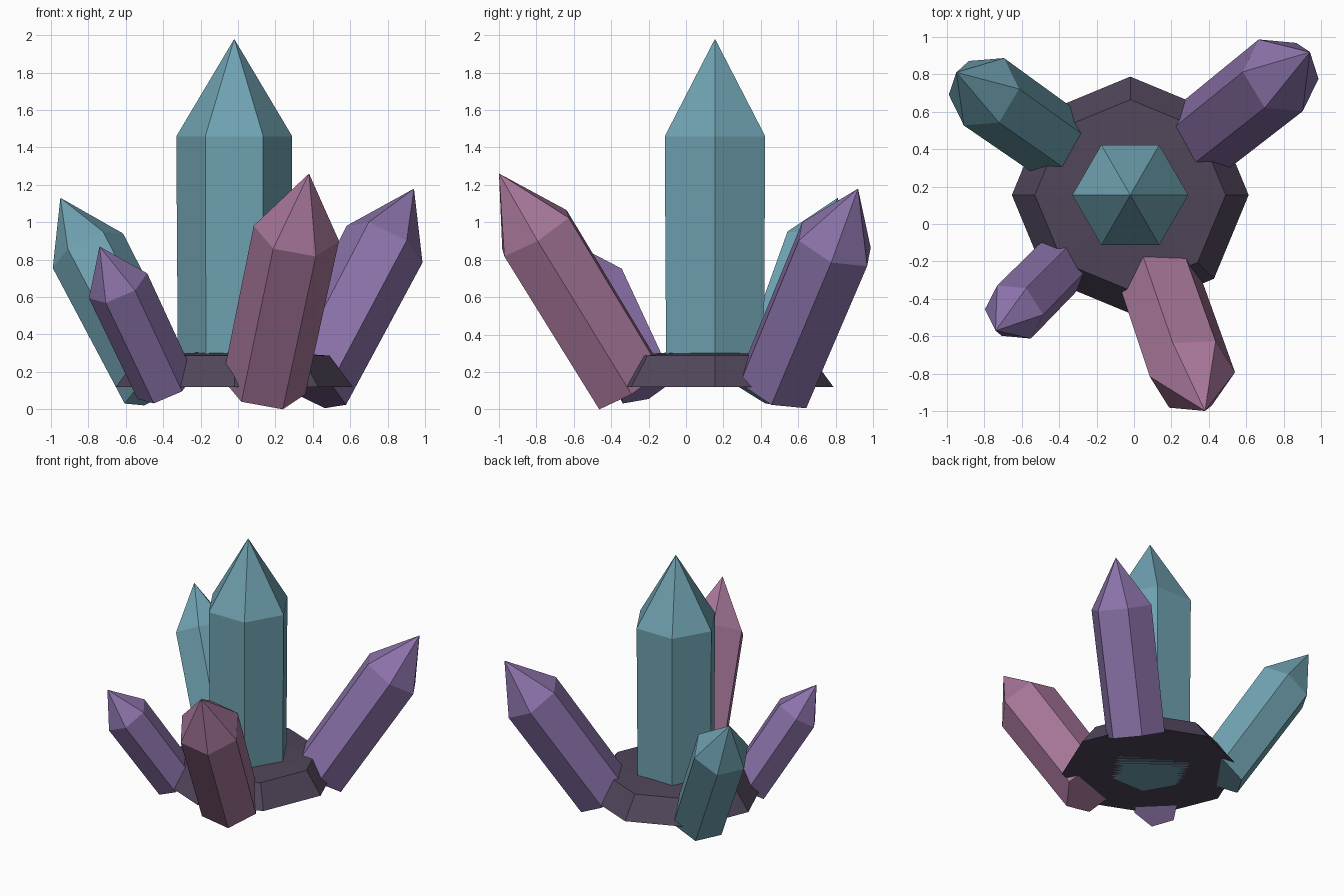
import bpy, bmesh, math
from mathutils import Vector, Matrix

cube = bpy.data.objects.get("Cube")
if cube:
    bpy.data.objects.remove(cube, do_unlink=True)

CENTRE = Vector((-0.02, 0.155, 0.12))  # middle of the rock's underside


def material(name, rgb):
    mat = bpy.data.materials.new(name)
    mat.use_nodes = True
    mat.diffuse_color = (*rgb, 1)
    mat.node_tree.nodes["Principled BSDF"].inputs["Base Color"].default_value = (*rgb, 1)
    return mat


teal = material("teal crystal", (0.16, 0.36, 0.44))
purple = material("purple crystal", (0.26, 0.17, 0.40))
pink = material("pink crystal", (0.39, 0.185, 0.325))
rock = material("dark rock", (0.08, 0.06, 0.10))


def faceted(name, sides, rings, tip, mat, matrix):
    """Stack of polygon rings (radius, height), flat below and pointed on top."""
    bm = bmesh.new()
    loops = []
    for radius, z in rings:
        angles = [math.tau * i / sides for i in range(sides)]
        loops.append([bm.verts.new((radius * math.cos(a), radius * math.sin(a), z)) for a in angles])
    apex = bm.verts.new((0, 0, tip))
    bm.faces.new(loops[0][::-1])
    for i in range(sides):
        j = (i + 1) % sides
        for low, high in zip(loops, loops[1:]):
            bm.faces.new((low[i], low[j], high[j], high[i]))
        bm.faces.new((loops[-1][i], loops[-1][j], apex))
    mesh = bpy.data.meshes.new(name)
    bm.to_mesh(mesh)
    bm.free()
    mesh.materials.append(mat)
    obj = bpy.data.objects.new(name, mesh)
    obj.matrix_world = matrix
    bpy.context.collection.objects.link(obj)


def crystal(name, mat, radius, length, azimuth=0, tilt=0, offset=0):
    """Six-sided crystal leaning outwards from the middle of the rock."""
    a, t = math.radians(azimuth), math.radians(tilt)
    out = Vector((math.cos(a), math.sin(a), 0))
    axis = out * math.sin(t) + Vector((0, 0, math.cos(t)))
    turn = Vector((0, 0, 1)).rotation_difference(axis).to_matrix().to_4x4()
    place = Matrix.Translation(CENTRE + out * offset) @ turn
    faceted(name, 6, [(radius * 0.97, 0), (radius, length * 0.72)], length, mat, place)


# Eight-sided rock with sloping walls and a barely domed top
faceted("rock_base", 8, [(0.633, 0), (0.51, 0.167)], 0.20, rock, Matrix.Translation(CENTRE))

# Upright crystal and the four leaning ones
crystal("centre_crystal", teal, 0.31, 1.86)
crystal("front_crystal", pink, 0.232, 1.358, -70.9, 32.9, 0.484)
crystal("back_left_crystal", purple, 0.226, 1.278, 38.5, 34, 0.513)
crystal("back_right_crystal", teal, 0.21, 1.198, 144.8, 32.5, 0.494)
crystal("front_right_crystal", purple, 0.17, 0.903, 225.2, 33.8, 0.52)
